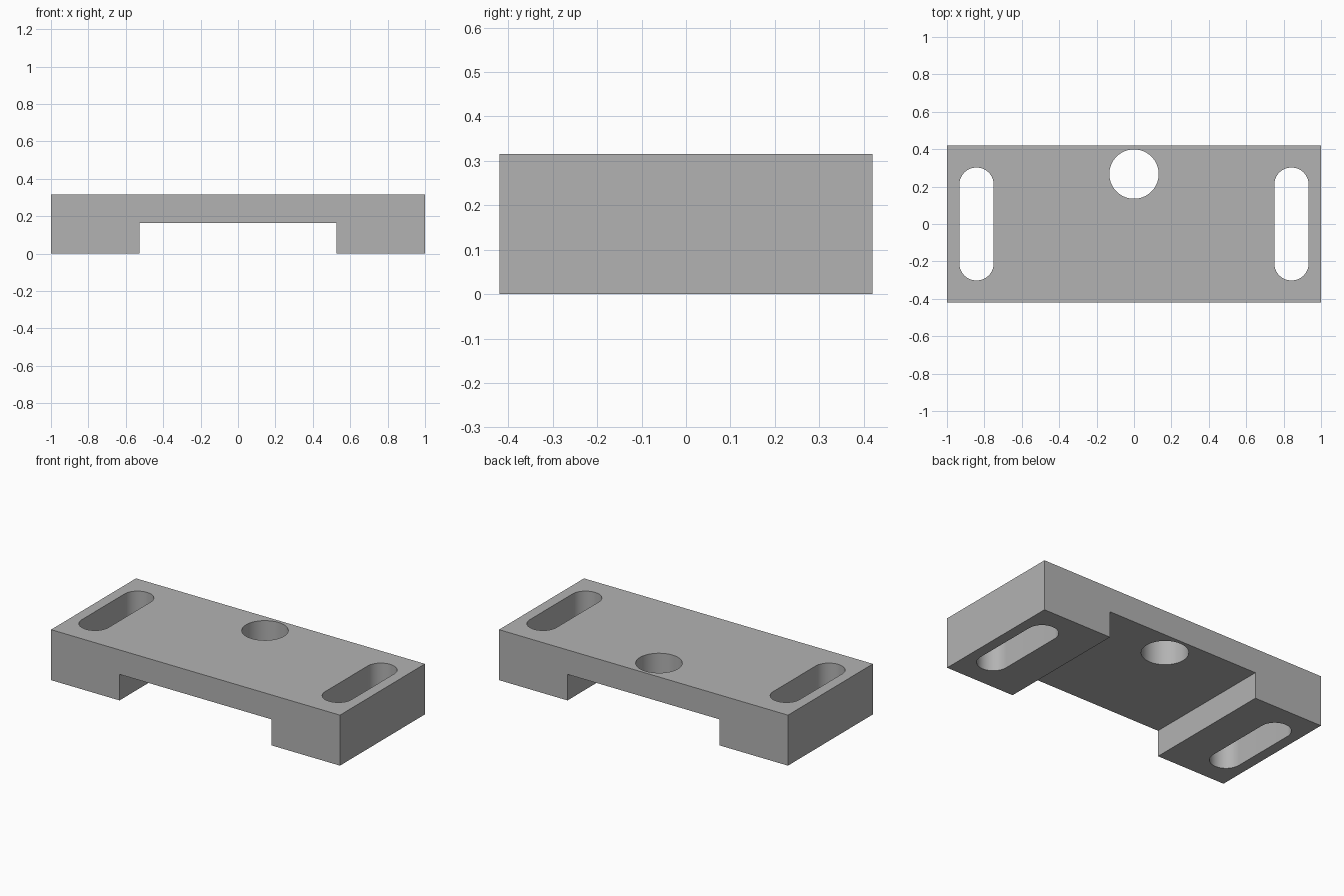
import bpy
import math

if "Cube" in bpy.data.objects:
    bpy.data.objects.remove(bpy.data.objects["Cube"], do_unlink=True)

HEIGHT, HALF_DEPTH = 0.316, 0.42
CHANNEL_HALF, CHANNEL_TOP = 0.526, 0.163
HOLE_Y, HOLE_RADIUS = 0.267, 0.132
SLOT_X, SLOT_RADIUS, SLOT_HALF = 0.842, 0.092, 0.302

grey = bpy.data.materials.new("plain_grey")
grey.use_nodes = True
colour = (0.45, 0.45, 0.45, 1)
grey.diffuse_color = colour
grey.node_tree.nodes["Principled BSDF"].inputs["Base Color"].default_value = colour


def prism(name, outline, offset):
    """Extrude a closed outline of 3D points along an offset."""
    n = len(outline)
    verts = outline + [tuple(a + b for a, b in zip(p, offset)) for p in outline]
    faces = [tuple(reversed(range(n))), tuple(range(n, 2 * n))]
    faces += [(i, (i + 1) % n, (i + 1) % n + n, i + n) for i in range(n)]
    mesh = bpy.data.meshes.new(name)
    mesh.from_pydata(verts, [], faces)
    mesh.materials.append(grey)
    obj = bpy.data.objects.new(name, mesh)
    bpy.context.collection.objects.link(obj)
    return obj


def stadium(x, y, radius, straight, steps=32):
    """Round outline, stretched along y by a straight length each way."""
    points = []
    for start, shift in ((0, straight), (math.pi, -straight)):
        for i in range(steps + (straight > 0)):
            a = start + math.pi * i / steps
            points.append((x + radius * math.cos(a), y + shift + radius * math.sin(a), -0.1))
    return points


# Bridge-shaped block: a plate on two feet
half_profile = [(CHANNEL_HALF, CHANNEL_TOP), (CHANNEL_HALF, 0), (1, 0), (1, HEIGHT)]
profile = half_profile + [(-x, z) for x, z in reversed(half_profile)]
block = prism("mounting_block", [(x, -HALF_DEPTH, z) for x, z in profile],
              (0, 2 * HALF_DEPTH, 0))

# Through holes: one round bore near the back and a slot in each foot
through = (0, 0, HEIGHT + 0.2)
cutters = [prism("bore_cutter", stadium(0, HOLE_Y, HOLE_RADIUS, 0), through)]
for side, label in ((1, "left"), (-1, "right")):
    outline = stadium(side * SLOT_X, 0, SLOT_RADIUS, SLOT_HALF - SLOT_RADIUS)
    cutters.append(prism(label + "_slot_cutter", outline, through))

bpy.ops.object.select_all(action="DESELECT")
bpy.context.view_layer.objects.active = block
block.select_set(True)
for cutter in cutters:
    cut = block.modifiers.new(cutter.name, "BOOLEAN")
    cut.operation = "DIFFERENCE"
    cut.solver = "EXACT"
    cut.object = cutter
    bpy.ops.object.modifier_apply(modifier=cut.name)
    bpy.data.objects.remove(cutter, do_unlink=True)

# Smooth hole walls, crisp edges
bpy.ops.object.shade_smooth_by_angle(angle=math.radians(30))
